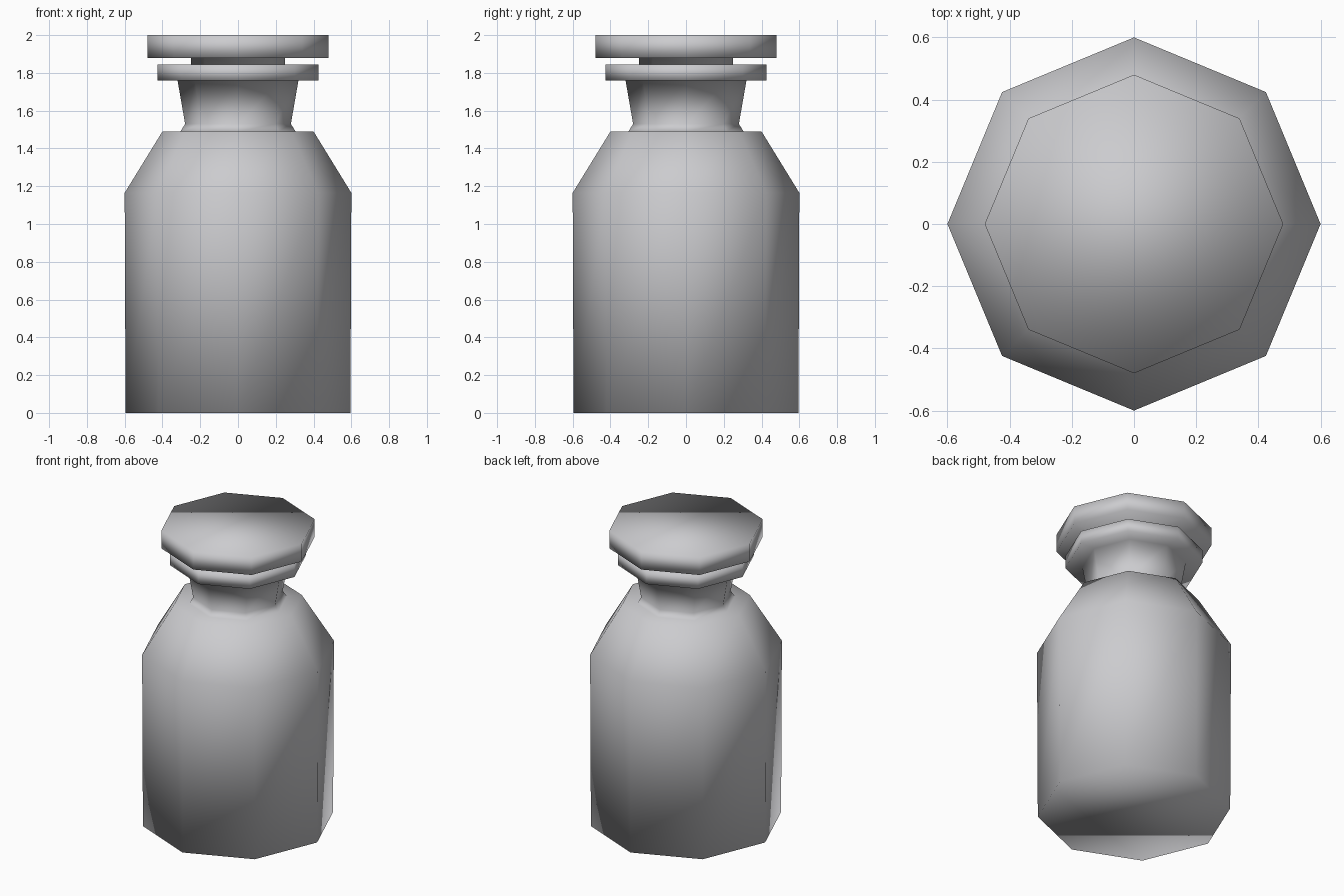
import bpy, bmesh, math

SIDES = 8

cube = bpy.data.objects.get("Cube")
if cube:
    bpy.data.objects.remove(cube, do_unlink=True)

grey = bpy.data.materials.new("pale grey")
grey.use_nodes = True
colour = (0.6, 0.6, 0.62, 1)
grey.diffuse_color = colour
grey.node_tree.nodes["Principled BSDF"].inputs["Base Color"].default_value = colour


def lathe(name, profile):
    """Turn a (radius, height) profile into a closed, smooth, eight-sided solid."""
    bm = bmesh.new()
    rings = []
    for r, z in profile:
        rings.append([bm.verts.new((r * math.cos(a), r * math.sin(a), z))
                      for a in (math.tau * i / SIDES for i in range(SIDES))])
    for low, high in zip(rings, rings[1:]):
        for i in range(SIDES):
            j = (i + 1) % SIDES
            bm.faces.new((low[i], low[j], high[j], high[i]))
    # single flat caps at both ends
    bm.faces.new(rings[0][::-1])
    bm.faces.new(rings[-1])
    bmesh.ops.recalc_face_normals(bm, faces=bm.faces)
    for face in bm.faces:
        face.smooth = True
    mesh = bpy.data.meshes.new(name)
    bm.to_mesh(mesh)
    bm.free()
    mesh.materials.append(grey)
    obj = bpy.data.objects.new(name, mesh)
    bpy.context.collection.objects.link(obj)
    return obj


# bottle: body, sloping shoulder, waisted neck, flat lip
lathe("bottle", [(0.595, 0), (0.6, 1.165), (0.4, 1.49), (0.305, 1.49),
                 (0.28, 1.53), (0.32, 1.76), (0.425, 1.76), (0.425, 1.845)])

# stopper: plug sunk in the lip, with a wide flat cap
lathe("stopper", [(0.25, 1.6), (0.25, 1.88), (0.48, 1.88), (0.48, 2.0)])
